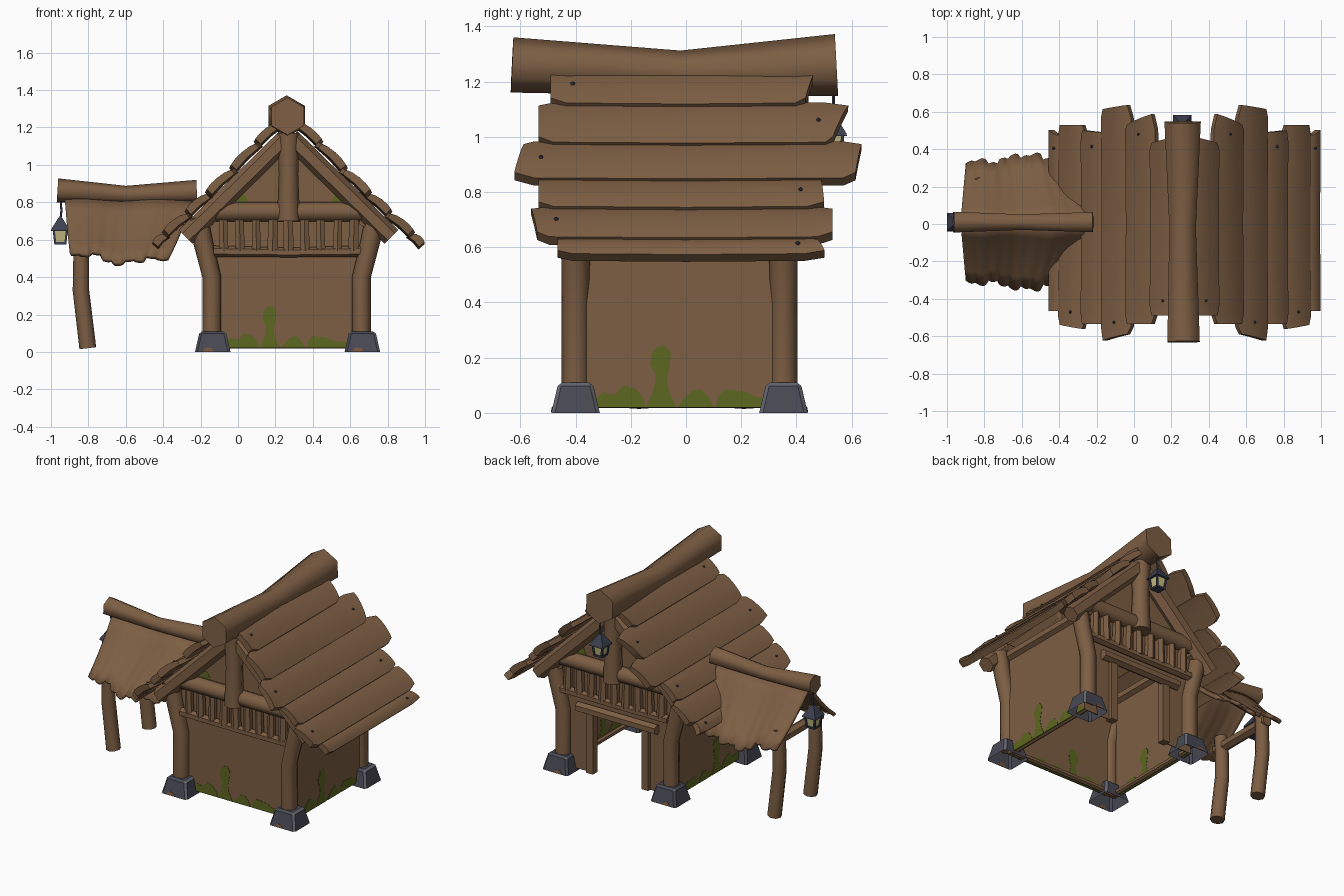
import bpy, bmesh, math, random
from mathutils import Vector, Matrix

if "Cube" in bpy.data.objects:
    bpy.data.objects.remove(bpy.data.objects["Cube"])

random.seed(4)
CX = 0.27  # centre line of the main house


def material(name, col):
    m = bpy.data.materials.new(name)
    m.diffuse_color = (*col, 1)
    m.use_nodes = True
    m.node_tree.nodes["Principled BSDF"].inputs["Base Color"].default_value = m.diffuse_color
    return m


WOOD = material("brown wood", (0.205, 0.113, 0.057))
STONE = material("dark stone", (0.066, 0.066, 0.088))
STONE_EDGE = material("pale stone", (0.13, 0.135, 0.165))
MOSS = material("moss green", (0.108, 0.135, 0.014))
METAL = material("blue iron", (0.045, 0.050, 0.078))
GLASS = material("lamp glass", (0.56, 0.50, 0.23))
RUST = material("rusty earth", (0.19, 0.09, 0.045))


def finish(name, bm, mat, angle=40):
    bmesh.ops.recalc_face_normals(bm, faces=bm.faces)
    me = bpy.data.meshes.new(name)
    bm.to_mesh(me)
    bm.free()
    for m in (mat if isinstance(mat, list) else [mat]):
        me.materials.append(m)
    if angle:
        me.shade_smooth()
        me.set_sharp_from_angle(angle=math.radians(angle))
    ob = bpy.data.objects.new(name, me)
    bpy.context.collection.objects.link(ob)
    return ob


def loft(name, rings, mat, angle=40):
    """Skin a list of equal closed rings and cap both ends."""
    bm = bmesh.new()
    vs = [[bm.verts.new(p) for p in r] for r in rings]
    n = len(rings[0])
    for a, b in zip(vs, vs[1:]):
        for i in range(n):
            j = (i + 1) % n
            bm.faces.new((a[i], a[j], b[j], b[i]))
    bm.faces.new(vs[0])
    bm.faces.new(vs[-1])
    return finish(name, bm, mat, angle)


def log(name, pts, radii, n=8, mat=WOOD, angle=50, turn=0.0):
    """Round or square timber along a path."""
    pts = [Vector(p) for p in pts]
    rings = []
    for i, (p, r) in enumerate(zip(pts, radii)):
        t = (pts[min(i + 1, len(pts) - 1)] - pts[max(i - 1, 0)]).normalized()
        up = Vector((0, 0, 1)) if abs(t.z) < 0.9 else Vector((0, 1, 0))
        s = t.cross(up).normalized()
        up = s.cross(t)
        rings.append([p + r * (math.cos(a) * up + math.sin(a) * s)
                      for a in (turn + k * math.tau / n for k in range(n))])
    return loft(name, rings, mat, angle)


def slab(name, pts, depth, mat):
    """Flat outline pushed out evenly to both sides of its plane."""
    d = Vector(depth) / 2
    return loft(name, [[Vector(p) - d for p in pts], [Vector(p) + d for p in pts]], mat, 0)


# ---- stone feet and bent corner posts
for sx, px in ((-1, -0.14), (1, 0.66)):
    for y in (-0.40, 0.353):
        bm = bmesh.new()
        bmesh.ops.create_cube(bm, size=1)
        for v in bm.verts:
            hx, hy = (0.095, 0.088) if v.co.z < 0 else (0.07, 0.062)
            v.co = (px + 0.005 + hx * 2 * v.co.x, y + hy * 2 * v.co.y, 0.055 + 0.11 * v.co.z)
        edges = [e for e in bm.edges if max(v.co.z for v in e.verts) > 0.05]
        res = bmesh.ops.bevel(bm, geom=edges, offset=0.013, segments=1, affect='EDGES')
        for f in res['faces']:
            if len(f.verts) == 3 or f.calc_center_median().x > px + 0.04:
                f.material_index = 1
        # open underside
        bmesh.ops.delete(bm, geom=[f for f in bm.faces if f.calc_center_median().z < .01], context='FACES')
        finish("stone_foot", bm, [STONE, STONE_EDGE], 0)
        s = -1 if y < 0 else 1
        slab("foot_rust", [(px - .05, y + s * .0875, .003), (px + .01, y + s * .0875, .003),
                           (px, y + s * .083, .02), (px - .03, y + s * .083, .024)], (0, .004, 0), RUST)
        log("corner_post", [(px, y, .07), (px, y, .40), (px + sx * .045, y, .58), (px + sx * .075, y, .72)],
            [.05, .05, .052, .055])

# ---- thin walls: front with gable, back with doorway, two sides
YF, YB, XL, XR = -0.375, 0.34, -0.16, 0.68
gable = [(XR, .70), (CX, 1.14), (XL, .70)]
slab("front_wall", [(x, YF, z) for x, z in [(XL, .02), (XR, .02)] + gable], (0, .006, 0), WOOD)
slab("back_wall_upper", [(x, YB, z) for x, z in [(XL, .45), (XR, .45)] + gable], (0, .006, 0), WOOD)
for a, b in ((XL, .05), (.46, XR)):
    slab("back_wall_panel", [(a, YB, .02), (b, YB, .02), (b, YB, .45), (a, YB, .45)], (0, .006, 0), WOOD)
for x, s in ((XL, 1), (XR, -1)):
    slab("side_wall", [(x, YF, .02), (x, YB, .02), (x, YB, .74), (x, YF, .74)], (.006, 0, 0), WOOD)
    log("side_sill", [(x + s * .021, YF, .036), (x + s * .021, YB, .036)], [.018] * 2, 6)
    log("wall_plate", [(x, -.42, .70), (x, .38, .70)], [.035] * 2, 6)
log("front_sill", [(XL, YF + .021, .036), (XR, YF + .021, .036)], [.018] * 2, 6)

# ---- moss plates growing up the walls
humps = [[(-.03, 0), (.165, 0), (.155, .035), (.13, .065), (.085, .08), (.05, .045), (.01, .055), (-.03, .02)],
         [(.165, 0), (.275, 0), (.25, .05), (.24, .10), (.25, .15), (.255, .20), (.235, .225), (.205, .22),
          (.185, .19), (.18, .155), (.20, .12), (.195, .07)],
         [(.28, 0), (.41, 0), (.39, .04), (.365, .065), (.335, .06), (.30, .03)],
         [(.42, 0), (.66, 0), (.62, .035), (.57, .035), (.53, .055), (.45, .065), (.425, .04)]]
for h in humps:
    slab("front_moss", [(-.05 + u, YF, .02 + v) for u, v in h], (0, .0095, 0), MOSS)
    for x in (XL, XR):
        slab("side_moss", [(x, -.31 + u, .02 + v) for u, v in h], (.0095, 0, 0), MOSS)
for y in (YF, YB):
    for x in (.01, .52):
        slab("gable_moss", [(x - .03, y, .78), (x + .05, y, .78), (x + .035, y, .835), (x, y, .845)],
             (0, .0095, 0), MOSS)

# ---- timber framing of both gable ends
for y, s in ((-.405, -1), (.365, 1)):
    log("tie_beam", [(-.16, y, .75), (.70, y, .75)], [.052] * 2)
    log("rail_beam", [(-.13, y, .538), (CX, y, .532), (.67, y, .538)], [.03, .026, .03], 6)
    log("king_post", [(CX, y + s * .02, .70), (CX, y + s * .02, .95), (CX, y + s * .02, 1.17)], [.062, .052, .06])
    for k in range(9):
        x = -.075 + k * .0865
        r = random.uniform(.026, .033)
        log("baluster", [(x, y, .54), (x + random.uniform(-.006, .006), y, .72)], [r, r * .9], 6)
    for sx in (-1, 1):
        log("rafter", [(CX + sx * .01, y + s * .015, 1.145), (CX + sx * .55, y + s * .015, .615)], [.052, .052], 6)

# ---- doorway frame at the back
for x in (.05, .46):
    log("door_post", [(x, YB, .02), (x, YB, .44)], [.036] * 2, 4, turn=math.pi / 4)
log("door_lintel", [(-.04, YB + .02, .445), (.55, YB + .02, .445)], [.034] * 2, 6)

# ---- main roof: arched planks overlapping down each slope
steps = [(.04, 1.24), (.17, 1.12), (.30, .98), (.43, .85), (.54, .745), (.66, .635), (.715, .572)]
spans = [(-.49, .45), (-.535, .56), (-.605, .625), (-.535, .495), (-.55, .53), (-.465, .485)]
section = [(-.06, -.010), (.2, .006), (.5, .013), (.8, .015), (1.06, .010), (1.06, -.030), (.5, -.028), (-.03, -.038)]
slants = [(.0, .03), (.0, .05), (-.03, .02), (0, -.01), (.02, .0), (.0, -.03)]
for sx in (-1, 1):
    for i, (y0, y1) in enumerate(spans):
        a = Vector((CX + sx * steps[i][0], 0, steps[i][1]))
        b = Vector((CX + sx * steps[i + 1][0], 0, steps[i + 1][1]))
        d = b - a
        nrm = Vector((-d.z * sx, 0, d.x * sx)).normalized()
        rings = []
        for y, w, lift, sl in ((y0, .80, .010, slants[i][0]), (y0 + .055, 1, .003, 0), (0, 1, -.002, 0),
                               (y1 - .055, 1, .003, 0), (y1, .80, .010, -slants[i][1])):
            rings.append([a + d * (.5 + (f - .5) * w) + nrm * (h + lift) + Vector((0, y + sl * (f - .5), 0))
                          for f, h in section])
        loft("roof_plank", rings, WOOD, 45)
        # iron nail near the plank end
        bm = bmesh.new()
        p = a + d * .5 + nrm * .016 + Vector((0, (y1 - .08) if i % 2 else (y0 + .08), 0))
        bmesh.ops.create_icosphere(bm, subdivisions=1, radius=.009, matrix=Matrix.Translation(p))
        finish("roof_nail", bm, METAL)

log("main_ridge_log", [(CX - .005, -.63, 1.26), (CX - .01, -.02, 1.23), (CX - .01, .545, 1.26)],
    [.1, .082, .112], 6, angle=70)

# ---- side porch: sagging ridge, ragged roof, posts
log("porch_ridge_log", [(-.965, .01, .864), (-.60, .01, .84), (-.22, .01, .858)], [.064, .048, .062], 6, angle=70)
drops = [.31, .32, .305, .335, .355, .34, .35, .325, .33]
NX, NT = 36, 5
for sy in (-1, 1):
    bm = bmesh.new()
    grid = []
    for i in range(NX + 1):
        s = i / NX
        k = min(int(s * 9), 8)
        f = s * 9 - k
        reach = drops[k] - .018 * abs(f - .45)
        row = []
        for j in range(NT + 1):
            t = j / NT
            x0 = -.925 + .03 * t
            x1 = -.24 - .13 * t
            bump = .007 * t * math.sin(math.pi * f) + .009 * math.sin(s * 11)
            row.append(bm.verts.new((x0 + (x1 - x0) * s, .01 + sy * (.005 + reach * t + bump * .7),
                                     .822 - reach * t - .018 * math.sin(math.pi * t) + bump * .7)))
        grid.append(row)
    for i in range(NX):
        for j in range(NT):
            bm.faces.new((grid[i][j], grid[i + 1][j], grid[i + 1][j + 1], grid[i][j + 1]))
    ob = finish("porch_roof", bm, WOOD, 60)
    mod = ob.modifiers.new("thickness", 'SOLIDIFY')
    mod.thickness = .022
    mod.offset = 0
    y = .02 + sy * .19
    log("porch_post", [(-.803, y, .02), (-.84, y, .33), (-.838, y, .53), (-.83, y, .61)], [.045, .044, .042, .04])
log("porch_crossbeam", [(-.838, -.22, .54), (-.838, .26, .54)], [.035] * 2, 6)


# ---- hanging lanterns
def lantern(x, y, z):
    q = math.pi / 4
    r2 = math.sqrt(2)

    def tier(name, zs, hs, mat):
        log(name, [(x, y, z + k) for k in zs], [h * r2 for h in hs], 4, mat, 0, q)
    tier("lantern_base", (0, .012), (.032, .032), METAL)
    tier("lantern_glass", (.012, .075), (.026, .034), GLASS)
    tier("lantern_roof", (.072, .082, .13, .145), (.05, .048, .018, .008), METAL)
    for sx in (-1, 1):
        for sy in (-1, 1):
            log("lantern_bar", [(x + sx * .027, y + sy * .027, z + .005), (x + sx * .035, y + sy * .035, z + .078)],
                [.008] * 2, 4, METAL, 0, q)
    log("lantern_hook", [(x, y, z + .13), (x + .006, y, z + .18), (x, y, z + .26)], [.006] * 3, 5, METAL)


lantern(-.95, .01, .575)
lantern(.258, .533, .93)
